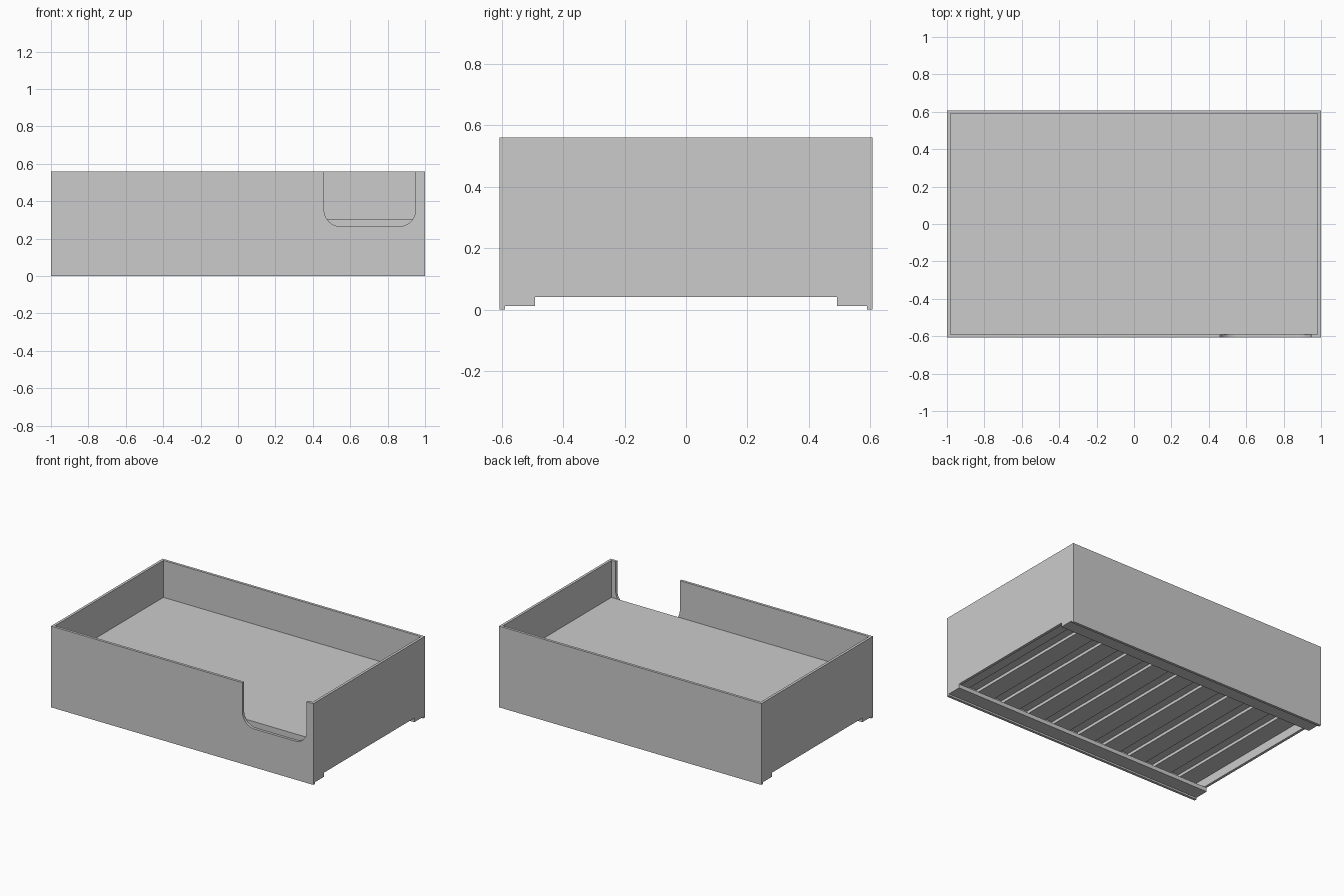
import bpy
import math

cube = bpy.data.objects.get("Cube")
if cube:
    bpy.data.objects.remove(cube, do_unlink=True)

grey = bpy.data.materials.new("plain_grey")
grey.use_nodes = True
colour = (0.6, 0.6, 0.6, 1)
grey.diffuse_color = colour
grey.node_tree.nodes["Principled BSDF"].inputs["Base Color"].default_value = colour

X, Y, TOP = 1.0, 0.608, 0.56   # outer half length, half width, height
T = 0.018                      # board thickness
IX, IY = X - T, Y - T          # inside half sizes


def make(name, verts, faces):
    mesh = bpy.data.meshes.new(name)
    mesh.from_pydata(verts, [], faces)
    mesh.materials.append(grey)
    obj = bpy.data.objects.new(name, mesh)
    bpy.context.collection.objects.link(obj)
    return obj


def box(name, x0, x1, y0, y1, z0, z1):
    v = [(x, y, z) for z in (z0, z1) for x, y in ((x0, y0), (x1, y0), (x1, y1), (x0, y1))]
    f = [(3, 2, 1, 0), (4, 5, 6, 7)]
    f += [(i, (i + 1) % 4, (i + 1) % 4 + 4, i + 4) for i in range(4)]
    return make(name, v, f)


def extruded_panel(name, outline, y0, y1):
    # An x-z outline, counter-clockwise from the front, given thickness along y
    n = len(outline)
    v = [(x, y0, z) for x, z in outline] + [(x, y1, z) for x, z in outline]
    f = [tuple(range(n)), tuple(reversed(range(n, 2 * n)))]
    f += [((i + 1) % n, i, i + n, (i + 1) % n + n) for i in range(n)]
    return make(name, v, f)


def arc(cx, cz, r, start, end, steps=8):
    angles = [math.radians(start + (end - start) * i / steps) for i in range(steps + 1)]
    return [(cx + r * math.cos(a), cz + r * math.sin(a)) for a in angles]


# Front panel with the rounded entry cut-out
n0, n1, nz, r = 0.46, 0.95, 0.265, 0.09
outline = [(-X, 0), (X, 0), (X, TOP), (n1, TOP)]
outline += arc(n1 - r, nz + r, r, 0, -90)
outline += arc(n0 + r, nz + r, r, 270, 180)
outline += [(n0, TOP), (-X, TOP)]
front = extruded_panel("front_panel", outline, -Y, -IY)
front.select_set(True)
bpy.context.view_layer.objects.active = front
bpy.ops.object.shade_smooth_by_angle(angle=math.radians(30))

# Back panel
box("back_panel", -X, X, IY, Y, 0, TOP)

# End panels, raised off the floor, and bottom rails running the full length
for side, s in (("left", 1), ("right", -1)):
    box(side + "_end_panel", *sorted((s * IX, s * X)), -IY, IY, 0.04, TOP)
for side, s in (("back", 1), ("front", -1)):
    box(side + "_bottom_rail", -X, X, *sorted((s * 0.492, s * IY)), 0.012, 0.04)

# Mattress and the slats under it
box("mattress", -IX, IX, -IY, IY, 0.12, 0.305)
count, width = 10, 0.13
pitch = (2 * IX - width) / (count - 1)
for i in range(count):
    x = -IX + i * pitch
    box("slat_%d" % (i + 1), x, x + width, -IY, IY, 0.1, 0.12)
